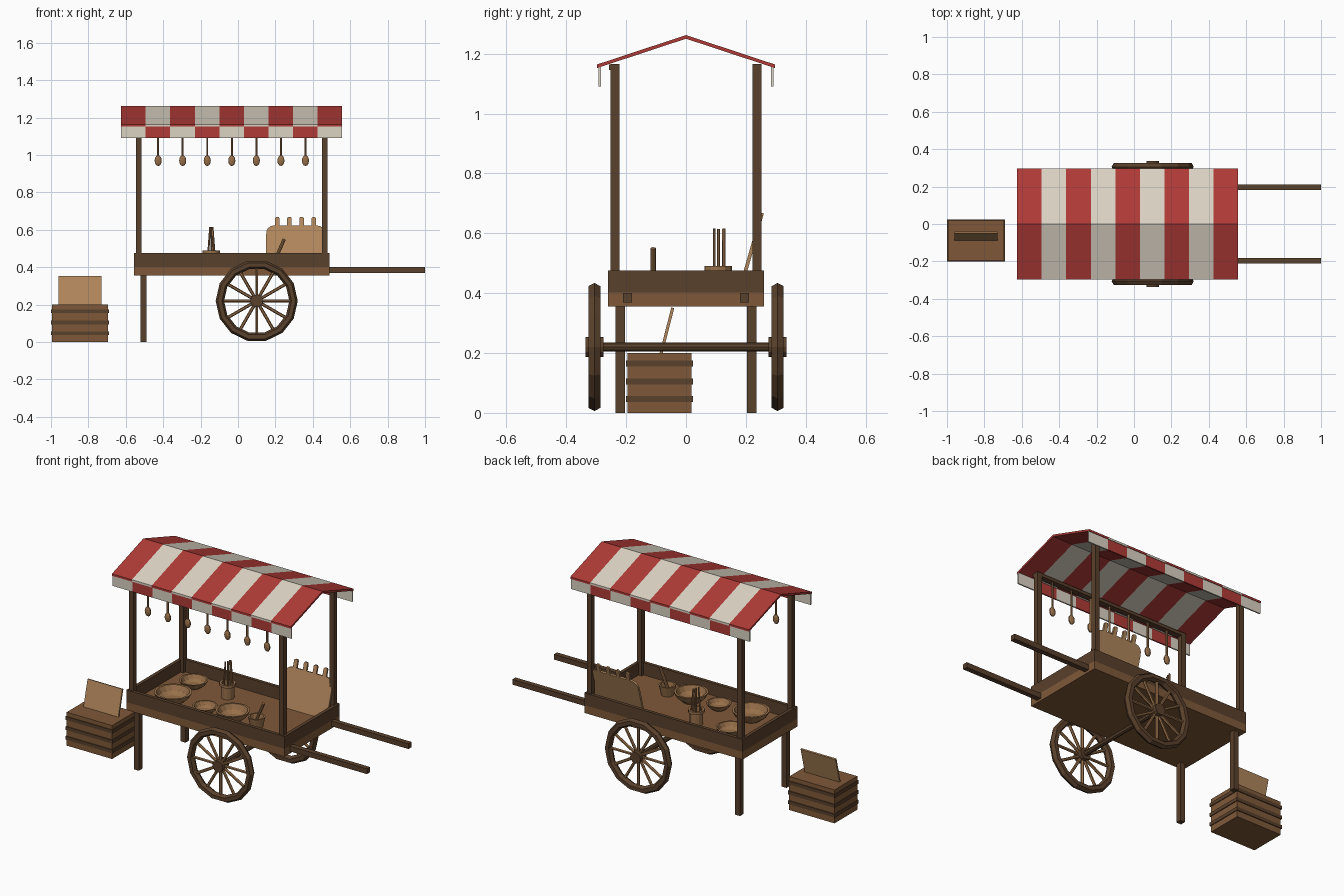
import bpy, bmesh, math
from mathutils import Vector, Matrix

if "Cube" in bpy.data.objects:
    bpy.data.objects.remove(bpy.data.objects["Cube"])


def colour(name, hexa):
    m = bpy.data.materials.new(name)
    c = [int(hexa[i:i + 2], 16) / 255 for i in (0, 2, 4)]
    c = [v / 12.92 if v < 0.04045 else ((v + 0.055) / 1.055) ** 2.4 for v in c]
    m.diffuse_color = (*c, 1)
    m.use_nodes = True
    m.node_tree.nodes["Principled BSDF"].inputs["Base Color"].default_value = m.diffuse_color
    return m


DARK = colour("dark wood", "5A412C")
MID = colour("brown wood", "7F5939")
WARM = colour("warm wood", "98704A")
TAN = colour("tan wood", "B1875C")
RED = colour("red cloth", "B03B37")
CREAM = colour("cream cloth", "DBD3C4")


def finish(name, bm, *mats):
    bmesh.ops.recalc_face_normals(bm, faces=bm.faces)
    me = bpy.data.meshes.new(name)
    bm.to_mesh(me)
    bm.free()
    ob = bpy.data.objects.new(name, me)
    bpy.context.collection.objects.link(ob)
    for m in mats:
        me.materials.append(m)
    return ob


def add_box(bm, x0, x1, y0, y1, z0, z1):
    mat = Matrix.Translation(((x0 + x1) / 2, (y0 + y1) / 2, (z0 + z1) / 2))
    mat = mat @ Matrix.Diagonal((x1 - x0, y1 - y0, z1 - z0, 1))
    bmesh.ops.create_cube(bm, size=1, matrix=mat)


def box(name, mat, *dims):
    bm = bmesh.new()
    add_box(bm, *dims)
    return finish(name, bm, mat)


def add_rod(bm, a, b, r, n=8, r2=None):
    a, b = Vector(a), Vector(b)
    rot = (b - a).to_track_quat('Z', 'Y').to_matrix().to_4x4()
    bmesh.ops.create_cone(bm, cap_ends=True, segments=n, radius1=r, radius2=r if r2 is None else r2,
                          depth=(b - a).length, matrix=Matrix.Translation((a + b) / 2) @ rot)


def lathe(name, mat, profile, loc, n=14):
    """Closed (radius, z) profile spun around a vertical axis."""
    bm = bmesh.new()
    vs = [bm.verts.new((r, 0, z)) for r, z in profile]
    es = [bm.edges.new(p) for p in zip(vs, vs[1:])]
    bmesh.ops.spin(bm, geom=vs + es, axis=(0, 0, 1), cent=(0, 0, 0), steps=n, angle=math.tau)
    bmesh.ops.remove_doubles(bm, verts=bm.verts, dist=1e-4)
    ob = finish(name, bm, mat)
    ob.location = loc
    return ob


def slab(name, mat, outline, thick):
    """Outline in xz, extruded along y."""
    bm = bmesh.new()
    f = bm.faces.new([bm.verts.new((x, 0, z)) for x, z in outline])
    g = bmesh.ops.extrude_face_region(bm, geom=[f])
    bmesh.ops.translate(bm, vec=(0, thick, 0), verts=[v for v in g['geom'] if isinstance(v, bmesh.types.BMVert)])
    return finish(name, bm, mat)


def striped(name, profile, first):
    """Closed yz profile run along x in nine stripes of alternating cloth."""
    bm = bmesh.new()
    n, x0, x1 = 9, -0.625, 0.557
    rings = [[bm.verts.new((x0 + (x1 - x0) * i / n, y, z)) for y, z in profile] for i in range(n + 1)]
    k = len(profile)
    for i in range(n):
        for j in range(k):
            q = (rings[i][j], rings[i][(j + 1) % k], rings[i + 1][(j + 1) % k], rings[i + 1][j])
            bm.faces.new(q).material_index = (i + first) % 2
    for r in (rings[0], rings[-1]):
        bm.faces.new(r).material_index = first
    return finish(name, bm, RED, CREAM)


# Tray: floor block with a rim of side boards
box("tray_floor", MID, -0.555, 0.49, -0.26, 0.26, 0.355, 0.402)
bm = bmesh.new()
for s in (-1, 1):
    ys = sorted((s * 0.26, s * 0.24))
    add_box(bm, -0.555, 0.49, *ys, 0.402, 0.475)
for x in (-0.555, 0.47):
    add_box(bm, x, x + 0.02, -0.24, 0.24, 0.402, 0.475)
finish("tray_sides", bm, DARK)

# Legs, posts, handles and awning cloth on both sides
for s, side in ((-1, "front"), (1, "back")):
    box(side + "_leg", DARK, -0.522, -0.49, s * 0.22 - 0.016, s * 0.22 + 0.016, 0, 0.356)
    for x, end in ((-0.53, "left"), (0.463, "right")):
        box(f"{side}_{end}_post", DARK, x - 0.015, x + 0.015, s * 0.237 - 0.015, s * 0.237 + 0.015, 0.4, 1.165)
    box(side + "_handle", DARK, 0.48, 1.0, s * 0.196 - 0.015, s * 0.196 + 0.015, 0.369, 0.4)
    striped(side + "_awning", [(s * 0.297, 1.152), (0, 1.25), (0, 1.262), (s * 0.297, 1.164)], 0)
    striped(side + "_valance", [(s * 0.284, 1.09), (s * 0.292, 1.09), (s * 0.292, 1.158), (s * 0.284, 1.158)], 1)
box("hanging_beam", DARK, -0.545, 0.478, -0.258, -0.222, 1.145, 1.163)

# Wheels: faceted rim, twelve spokes, hub
for s, side in ((-1, "front"), (1, "back")):
    cx, cy, cz = 0.1, s * 0.306, 0.22
    bm = bmesh.new()
    rings = []
    for i in range(14):
        a = math.tau * i / 14
        ring = []
        for j in range(6):
            b = math.tau * j / 6
            r = 0.197 + 0.0225 * math.cos(b)
            ring.append(bm.verts.new((cx + r * math.cos(a), cy + 0.0235 * math.sin(b), cz + r * math.sin(a))))
        rings.append(ring)
    for i in range(14):
        p, q = rings[i], rings[(i + 1) % 14]
        for j in range(6):
            bm.faces.new((p[j], p[(j + 1) % 6], q[(j + 1) % 6], q[j]))
    finish(side + "_wheel_rim", bm, DARK)
    bm = bmesh.new()
    for i in range(12):
        a = math.tau * i / 12
        d = Vector((math.cos(a), 0, math.sin(a)))
        c = Vector((cx, cy, cz))
        add_rod(bm, c + d * 0.02, c + d * 0.19, 0.0085, 6)
    finish(side + "_wheel_spokes", bm, WARM)
    bm = bmesh.new()
    add_rod(bm, (cx, cy - 0.03, cz), (cx, cy + 0.03, cz), 0.034, 12)
    finish(side + "_wheel_hub", bm, DARK)
bm = bmesh.new()
add_rod(bm, (0.1, -0.3, 0.22), (0.1, 0.3, 0.22), 0.015, 8)
finish("axle", bm, DARK)

# Hanging spoons
for i in range(7):
    x = -0.427 + 0.1313 * i
    bm = bmesh.new()
    add_rod(bm, (x, -0.24, 0.98), (x, -0.24, 1.15), 0.006, 6)
    m = Matrix.Translation((x, -0.24, 0.97)) @ Matrix.Diagonal((0.02, 0.012, 0.029, 1))
    bmesh.ops.create_uvsphere(bm, u_segments=10, v_segments=6, radius=1, matrix=m)
    finish(f"hanging_spoon_{i + 1}", bm, WARM)

# Bowls: x, y, radius, rim height
for i, (x, y, r, z) in enumerate(((-0.355, -0.107, 0.105, 0.46), (-0.37, 0.11, 0.08, 0.445),
                                  (0.045, -0.114, 0.095, 0.46), (-0.135, -0.118, 0.07, 0.44))):
    h = z - 0.402
    lathe(f"bowl_{i + 1}", WARM, [(0, 0), (r * 0.5, 0), (r * 0.85, h * 0.5), (r, h), (r * 0.87, h),
                                  (r * 0.72, h * 0.5), (r * 0.45, h * 0.25), (0, h * 0.25)], (x, y, 0.402))

# Utensil jar with sticks
lathe("utensil_jar", WARM, [(0, 0), (0.037, 0), (0.037, 0.072), (0.046, 0.072), (0.046, 0.088),
                            (0.033, 0.088), (0.033, 0.02), (0, 0.02)], (-0.143, 0.107, 0.402), 12)
bm = bmesh.new()
for dx, dy in ((-0.02, -0.015), (0, 0), (0.022, 0.018), (0.008, 0.016)):
    add_rod(bm, (-0.143 + dx, 0.109 + dy, 0.42), (-0.143 + dx * 0.3, 0.109 + dy, 0.615), 0.005, 6)
finish("jar_sticks", bm, WARM)

# Mortar and pestle
lathe("mortar", WARM, [(0, 0), (0.035, 0), (0.048, 0.06), (0.038, 0.06), (0.028, 0.015), (0, 0.015)],
      (0.2, -0.11, 0.402), 12)
bm = bmesh.new()
add_rod(bm, (0.19, -0.11, 0.42), (0.247, -0.11, 0.55), 0.009, 8)
finish("pestle", bm, WARM)

# Leaning row of serving boards with four grips
pts = [(0.15, 0), (0.15, 0.165)]
pts += [(0.195 - 0.045 * math.cos(a), 0.185 + 0.045 * math.sin(a)) for a in (0.3, 0.7, 1.1, 1.57)]
for x in (0.21, 0.275, 0.34, 0.405):
    pts += [(x - 0.012, 0.23), (x - 0.012, 0.27), (x - 0.006, 0.277), (x + 0.006, 0.277),
            (x + 0.012, 0.27), (x + 0.012, 0.23)]
pts += [(0.42 + 0.045 * math.cos(a), 0.185 + 0.045 * math.sin(a)) for a in (1.1, 0.7, 0.3)]
pts += [(0.465, 0.165), (0.465, 0)]
ob = slab("serving_boards", TAN, pts, 0.012)
ob.location = (0, 0.172, 0.403)
ob.rotation_euler.x = -0.28

# Crate with slat bands and a leaning sign
box("crate", MID, -0.995, -0.695, -0.196, 0.019, 0, 0.2)
for i, z in enumerate((0.047, 0.105, 0.165)):
    box(f"crate_band_{i + 1}", DARK, -1.0, -0.69, -0.201, 0.024, z - 0.01, z + 0.01)
sign = slab("crate_sign", TAN, [(-0.96, 0), (-0.73, 0), (-0.73, 0.157), (-0.96, 0.157)], 0.01)
sign.location = (0, -0.088, 0.2)
sign.rotation_euler.x = -0.25
